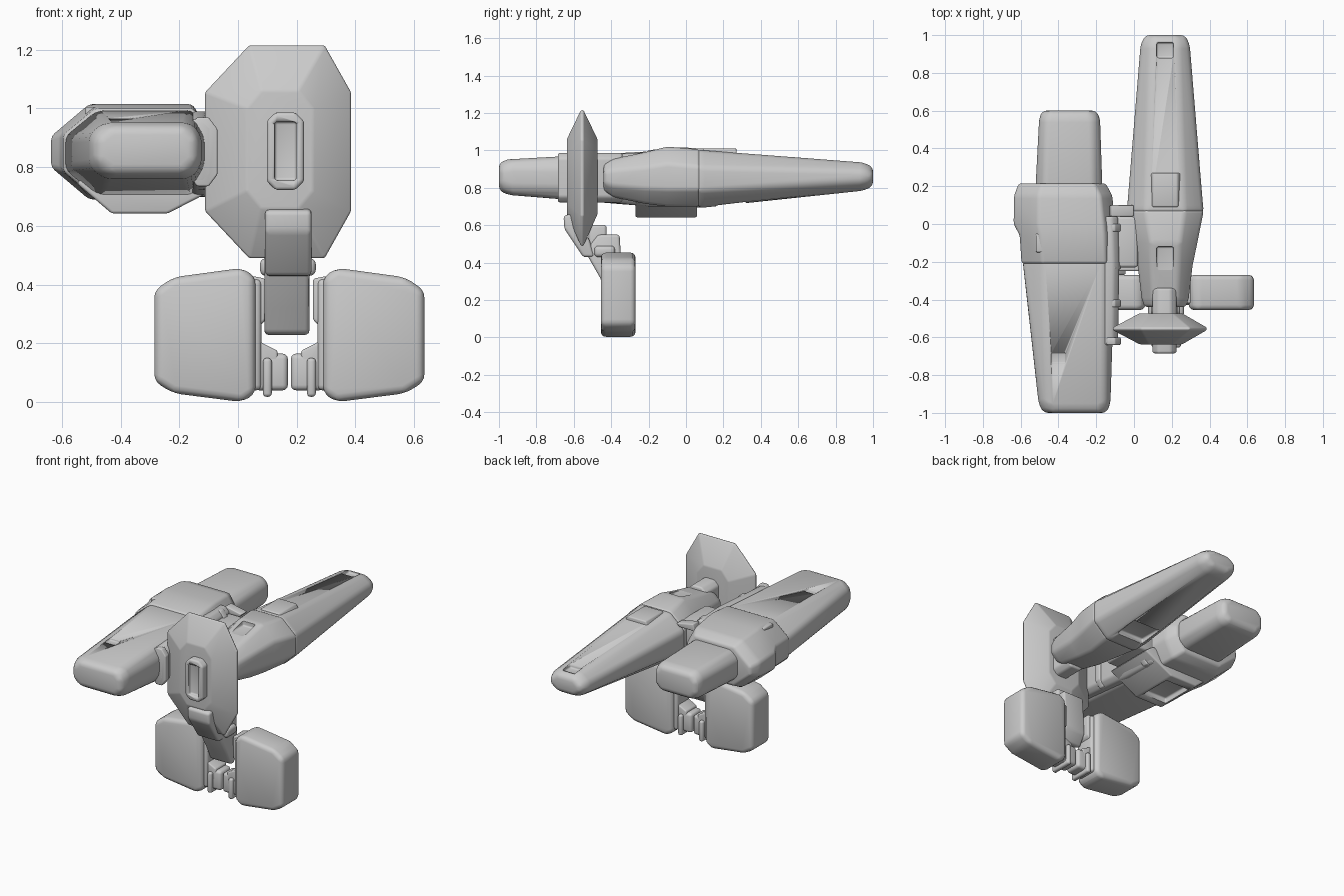
import bpy, bmesh
from mathutils import Vector


def finish(name, bm, bevel, segs=3):
    bmesh.ops.recalc_face_normals(bm, faces=bm.faces)
    me = bpy.data.meshes.new(name)
    bm.to_mesh(me)
    bm.free()
    ob = bpy.data.objects.new(name, me)
    bpy.context.collection.objects.link(ob)
    bpy.ops.object.select_all(action='DESELECT')
    ob.select_set(True)
    bpy.context.view_layer.objects.active = ob
    if bevel:
        m = ob.modifiers.new("round", 'BEVEL')
        m.width, m.segments, m.limit_method = bevel, segs, 'ANGLE'
        m.angle_limit = 0.3
        bpy.ops.object.modifier_apply(modifier=m.name)
    bpy.ops.object.shade_smooth_by_angle(angle=0.6)
    return ob


def skin(name, rings, bevel):
    """Join matching rings of points into a closed solid."""
    bm = bmesh.new()
    vs = [[bm.verts.new(p) for p in r] for r in rings]
    n = len(rings[0])
    for a, b in zip(vs, vs[1:]):
        for i in range(n):
            bm.faces.new((a[i], a[(i + 1) % n], b[(i + 1) % n], b[i]))
    bm.faces.new(vs[0])
    bm.faces.new(vs[-1])
    return finish(name, bm, bevel)


def loft(name, sections, bevel=0.02):
    """Chamfered boxes along y: y, x0, x1, z0, z1, left/right chamfer, chamfer height."""
    rings = []
    for y, x0, x1, z0, z1, l, r, h in sections:
        rings.append([(x0 + l, y, z0), (x1 - r, y, z0), (x1, y, z0 + h), (x1, y, z1 - h),
                      (x1 - r, y, z1), (x0 + l, y, z1), (x0, y, z1 - h), (x0, y, z0 + h)])
    return skin(name, rings, bevel)


def prism(name, pts, axis, a, b, bevel=0.015):
    """Profile extruded along x (points y,z) or y (points x,z)."""
    f = (lambda p, t: (t, p[0], p[1])) if axis == 'x' else (lambda p, t: (p[0], t, p[1]))
    return skin(name, [[f(p, t) for p in pts] for t in (a, b)], bevel)


def box(name, x0, x1, y0, y1, z0, z1, bevel=0.015):
    return prism(name, [(x0, z0), (x1, z0), (x1, z1), (x0, z1)], 'y', y0, y1, bevel)


def cut(ob, *dims):
    c = box(ob.name + "_cutter", *dims, 0.01)
    c.hide_render = True
    c.hide_viewport = True
    m = ob.modifiers.new("recess", 'BOOLEAN')
    m.operation, m.object, m.solver = 'DIFFERENCE', c, 'EXACT'


# Left hull: tapered nose, wide body, tail block
nose = loft("left_hull_nose", [
    (-1.0, -.48, -.145, .785, .935, .05, .04, .04),
    (-.95, -.505, -.125, .762, .952, .05, .04, .04),
    (-.19, -.59, -.10, .70, .995, .11, .05, .09)], 0.025)
cut(nose, -.44, -.36, -.74, -.68, .955, 1.1)
loft("left_hull_body", [
    (-.21, -.595, -.10, .695, 1.0, .11, .05, .09),
    (-.06, -.605, -.095, .69, 1.015, .11, .06, .1),
    (.0, -.637, -.10, .69, 1.015, .13, .06, .11),
    (.15, -.635, -.115, .70, 1.005, .13, .06, .11),
    (.215, -.61, -.15, .73, .98, .12, .06, .1)], 0.015)
loft("left_hull_tail", [
    (.12, -.525, -.165, .75, .96, .05, .05, .05),
    (.56, -.502, -.18, .765, .95, .04, .04, .04),
    (.6, -.485, -.20, .785, .93, .04, .04, .04)], 0.03)
box("left_hull_top_panel", -.52, -.44, -.15, -.05, .97, 1.005, .008)

# Inner side rail with raised ribs
loft("side_rail", [
    (-.64, -.18, -.085, .745, .965, .03, .03, .03),
    (-.2, -.18, -.078, .70, .99, .03, .03, .03),
    (.04, -.18, -.085, .70, .99, .03, .03, .03)], 0.012)
for i, y in enumerate((-.62, -.42, -.22, -.02)):
    g = .012 * i
    loft(f"rail_rib_{i}", [(y + d, -.17, -.07, .735 - g, .97 + g / 2, .03, .03, .04)
                           for d in (-.02, .02)], 0.006)

# Keel hatch under the left hull
keel = prism("keel_hatch", [(-.55, .745), (-.43, .642), (-.24, .642), (-.04, .745),
                            (-.1, .79), (-.5, .79)], 'y', -.27, .06, 0.01)
cut(keel, -.42, -.25, -.21, .0, .58, .675)

# Bridge between the hulls
box("hull_bridge", -.12, .02, -.23, .04, .76, .95)
prism("bridge_bracket", [(-.13, .94), (-.02, .94), (.0, .96), (-.12, .985)], 'y', .04, .1, .006)
box("bridge_rod", -.12, .06, -.25, -.22, .82, .90, .01)

# Right hull: front section, long rear taper
front = loft("right_hull_front", [
    (-.44, .055, .275, .785, .925, .04, .04, .04),
    (-.39, .04, .29, .75, .955, .06, .06, .06),
    (-.22, .02, .31, .715, .99, .07, .07, .08),
    (-.10, .0, .335, .70, 1.02, .09, .09, .09),
    (.075, -.04, .37, .70, 1.005, .1, .1, .09)], 0.018)
cut(front, .12, .21, -.28, -.12, .985, 1.2)
rear = loft("right_hull_rear", [
    (.06, -.04, .37, .695, 1.005, .1, .1, .09),
    (.10, -.035, .365, .695, 1.0, .1, .1, .09),
    (.95, .035, .295, .785, .935, .06, .06, .045),
    (1.0, .06, .27, .81, .91, .05, .05, .03)], 0.022)
cut(rear, .12, .21, .88, .96, .915, 1.1)
cut(rear, .07, .26, .16, .32, .6, .735)
prism("right_hull_top_panel", [(.08, .96), (.26, .96), (.23, 1.01), (.10, 1.01)],
      'y', .09, .27, .008)

# Elongated octagonal shield plate with hub stud
loft("shield_plate", [
    (-.637, .03, .255, .66, 1.06, .05, .05, .06),
    (-.562, -.112, .385, .49, 1.215, .15, .09, .16),
    (-.548, -.112, .385, .49, 1.215, .15, .09, .16),
    (-.473, .03, .255, .66, 1.06, .05, .05, .06)], 0.012)
hub = loft("shield_hub", [(y, .098, .225, .722, .987, .03, .03, .03)
                          for y in (-.685, -.55, -.34)], 0.012)
cut(hub, .125, .198, -.75, -.66, .755, .955)

# Jointed leg below the shield
prism("leg_upper", [(-.655, .65), (-.61, .662), (-.515, .52), (-.49, .43), (-.55, .43),
                    (-.65, .58)], 'x', .092, .25)
prism("leg_lower", [(-.54, .46), (-.47, .55), (-.355, .55), (-.34, .3), (-.385, .225),
                    (-.42, .235), (-.46, .32)], 'x', .09, .243)
box("leg_back_block", .11, .23, -.52, -.425, .44, .602)
box("leg_hinge", .075, .265, -.49, -.38, .43, .49, .02)

# Two foot pads with hinges, mirrored about the leg
C = .175
for side, s in (("left", 1), ("right", -1)):
    def mx(x):
        return C + s * x

    def span(a, b):
        return sorted((mx(a), mx(b)))
    pad = [(-.46, .07), (-.395, .03), (-.16, .0), (-.115, .03),
           (-.115, .425), (-.16, .457), (-.395, .425), (-.46, .38)]
    prism(f"{side}_foot_pad", [(mx(x), z) for x, z in pad], 'y', -.455, -.27, .042)
    box(f"{side}_pad_inner_strip", *span(-.145, -.095), -.43, -.295, .04, .42, .018)
    prism(f"{side}_upper_lug", [(mx(x), z) for x, z in
          [(-.13, .37), (-.13, .43), (-.08, .42), (-.08, .28), (-.1, .26)]],
          'y', -.42, -.31, .01)
    box(f"{side}_lower_bridge", *span(-.12, -.005), -.42, -.31, .04, .165, .018)
    prism(f"{side}_bridge_slope", [(mx(x), z) for x, z in
          [(-.11, .1), (-.11, .215), (-.09, .2), (-.04, .175), (-.04, .1)]],
          'y', -.42, -.31, .008)
    box(f"{side}_bridge_knob", *span(-.09, -.06), -.44, -.29, .018, .15, .012)
